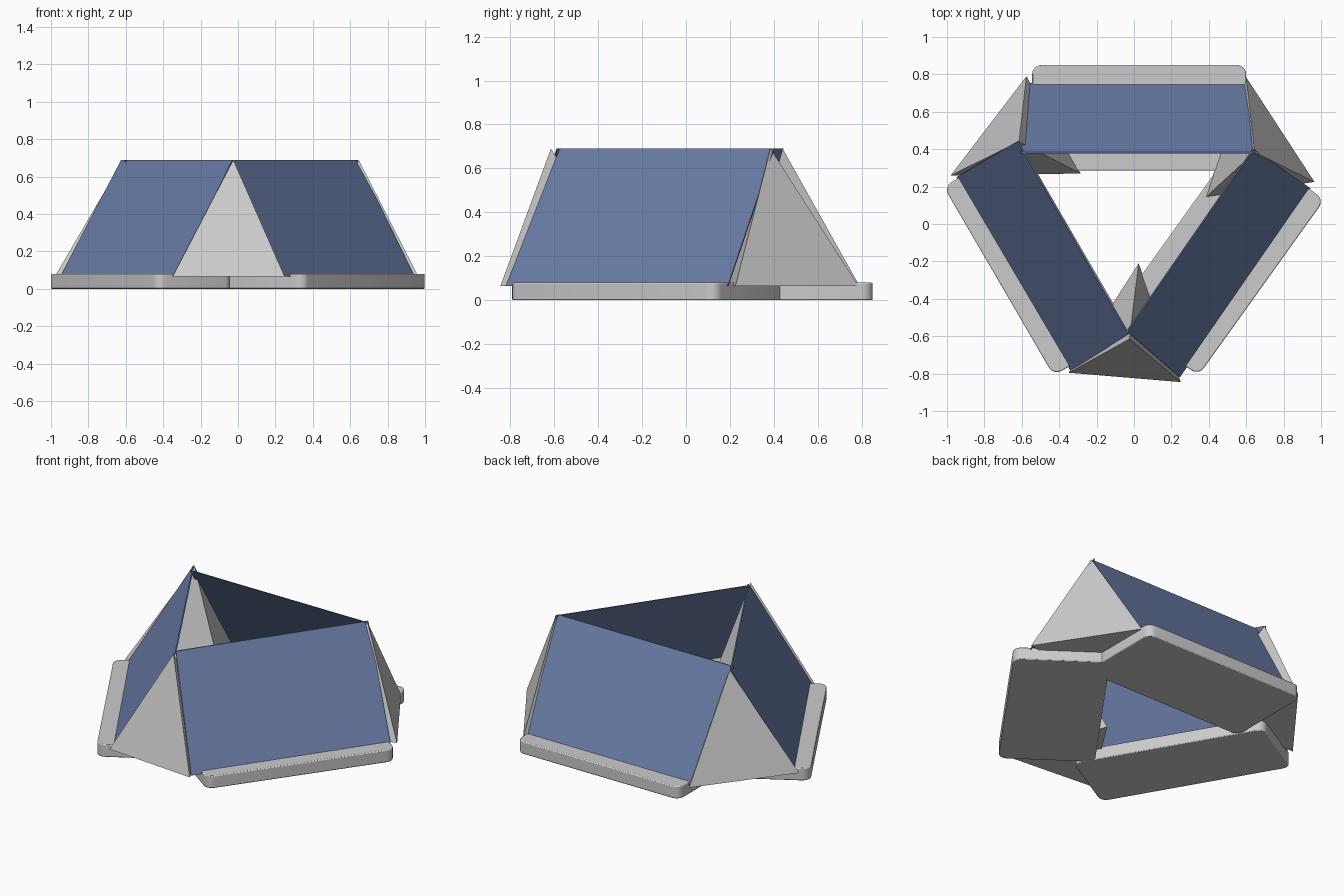
import bpy, bmesh
from mathutils import Vector

if "Cube" in bpy.data.objects:
    bpy.data.objects.remove(bpy.data.objects["Cube"])


def new_object(name, bm):
    bmesh.ops.recalc_face_normals(bm, faces=bm.faces)
    mesh = bpy.data.meshes.new(name)
    bm.to_mesh(mesh)
    bm.free()
    obj = bpy.data.objects.new(name, mesh)
    bpy.context.collection.objects.link(obj)
    return obj


def slab(name, a, b, width):
    """Flat block with rounded corners: outer edge a-b, extended inwards."""
    a, b = Vector((*a, 0)), Vector((*b, 0))
    d = (b - a).normalized()
    inward = Vector((-d.y, d.x, 0)) * width
    if inward.dot(-a - b) < 0:
        inward = -inward
    bm = bmesh.new()
    face = bm.faces.new([bm.verts.new(p) for p in (a, b, b + inward, a + inward)])
    ext = bmesh.ops.extrude_face_region(bm, geom=[face])
    top = [v for v in ext["geom"] if isinstance(v, bmesh.types.BMVert)]
    bmesh.ops.translate(bm, verts=top, vec=(0, 0, 0.08))
    upright = [e for e in bm.edges if abs(e.verts[0].co.z - e.verts[1].co.z) > 0.01]
    bmesh.ops.bevel(bm, geom=upright, offset=0.05, segments=6, profile=0.5, affect='EDGES')
    obj = new_object(name, bm)
    mod = obj.modifiers.new("soft_rim", 'BEVEL')
    mod.width, mod.segments = 0.006, 2
    bpy.ops.object.select_all(action='DESELECT')
    obj.select_set(True)
    bpy.context.view_layer.objects.active = obj
    bpy.ops.object.shade_smooth_by_angle()


def panel(name, low_a, low_b, top_b, top_a, mat):
    """Thin inward-leaning sheet."""
    corners = [(*low_a, 0.065), (*low_b, 0.065), (*top_b, 0.69), (*top_a, 0.69)]
    bm = bmesh.new()
    face = bm.faces.new([bm.verts.new(p) for p in corners])
    face.normal_update()
    n = face.normal * 0.008
    if n.z > 0:
        n = -n
    ext = bmesh.ops.extrude_face_region(bm, geom=[face])
    back = [v for v in ext["geom"] if isinstance(v, bmesh.types.BMVert)]
    bmesh.ops.translate(bm, verts=back, vec=(n.x, n.y, 0))
    new_object(name, bm).data.materials.append(mat)


def pyramid(name, base, apex):
    """Three-sided corner pyramid."""
    bm = bmesh.new()
    v = [bm.verts.new((*p, 0.065)) for p in base]
    tip = bm.verts.new((*apex, 0.69))
    bm.faces.new(v)
    for i in range(3):
        bm.faces.new((v[i], v[(i + 1) % 3], tip))
    new_object(name, bm)


blue = bpy.data.materials.new("panel_blue")
blue.diffuse_color = (0.14, 0.2, 0.38, 1)
blue.use_nodes = True
blue.node_tree.nodes["Principled BSDF"].inputs["Base Color"].default_value = blue.diffuse_color

# Base slabs
slab("back_base", (-0.545, 0.85), (0.6, 0.85), 0.565)
slab("right_base", (1.018, 0.13), (0.345, -0.81), 0.56)
slab("left_base", (-1.018, 0.2), (-0.43, -0.81), 0.47)

# Leaning panels
panel("back_panel", (-0.565, 0.755), (0.6, 0.755), (0.635, 0.385), (-0.605, 0.385), blue)
panel("right_panel", (0.945, 0.19), (0.245, -0.82), (-0.035, -0.575), (0.64, 0.4), blue)
panel("left_panel", (-0.95, 0.25), (-0.34, -0.785), (-0.03, -0.59), (-0.625, 0.44), blue)

# Corner pyramids
pyramid("front_corner", [(-0.35, -0.795), (0.25, -0.845), (0.025, -0.21)], (-0.025, -0.615))
pyramid("left_corner", [(-0.98, 0.26), (-0.575, 0.79), (-0.285, 0.27)], (-0.615, 0.44))
pyramid("right_corner", [(0.6, 0.785), (0.965, 0.225), (0.38, 0.14)], (0.645, 0.385))
